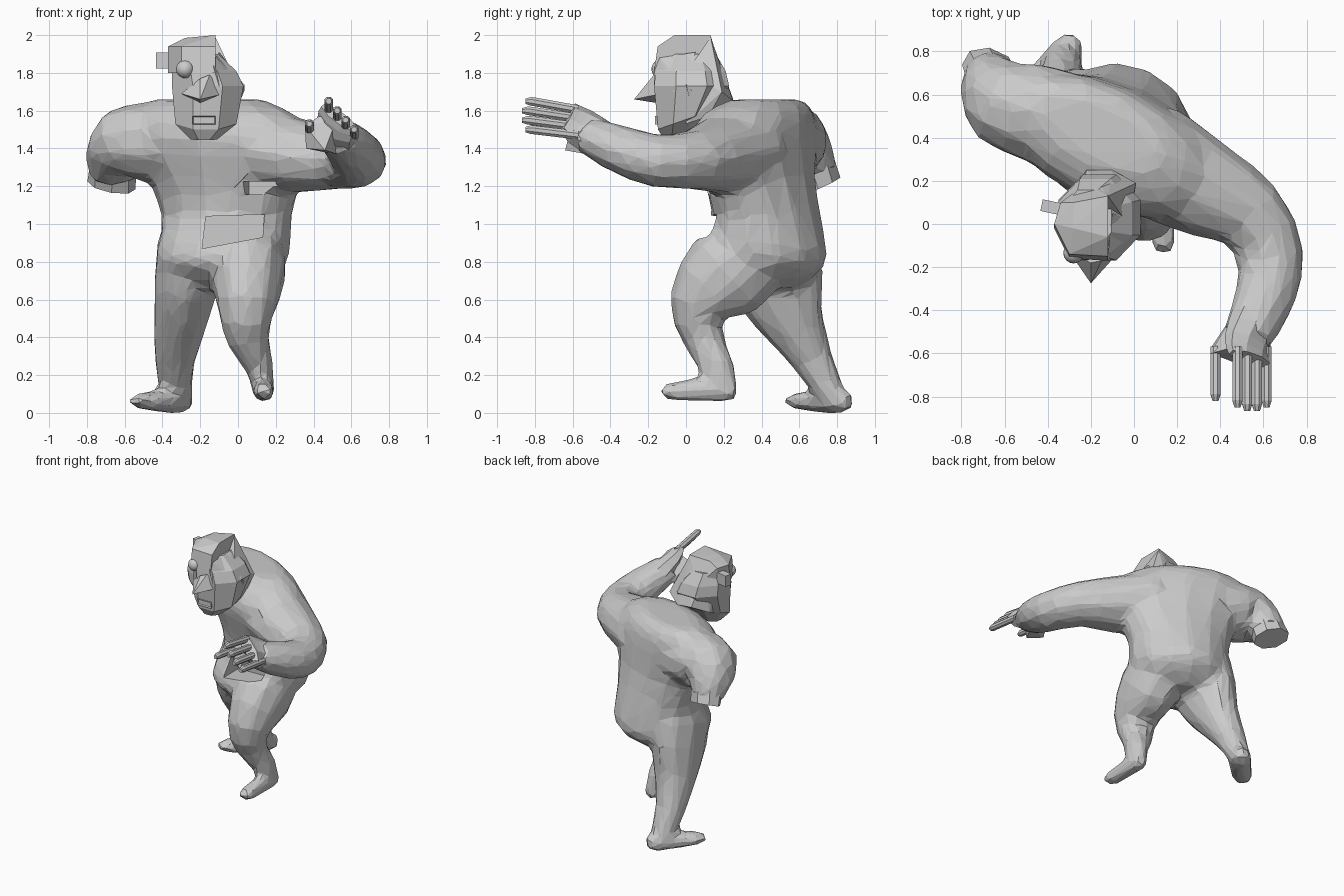
import bpy, bmesh, math
from mathutils import Vector, Matrix

if "Cube" in bpy.data.objects:
    bpy.data.objects.remove(bpy.data.objects["Cube"])

YAW = math.radians(-25)


def finish(name, bm):
    bmesh.ops.recalc_face_normals(bm, faces=bm.faces)
    me = bpy.data.meshes.new(name)
    bm.to_mesh(me)
    bm.free()
    ob = bpy.data.objects.new(name, me)
    bpy.context.collection.objects.link(ob)
    return ob


def skin(name, rings):
    """Bridge equal-length rings of points and cap both ends."""
    bm = bmesh.new()
    rows = [[bm.verts.new(p) for p in r] for r in rings]
    n = len(rows[0])
    for r, s in zip(rows, rows[1:]):
        for i in range(n):
            bm.faces.new((r[i], r[(i + 1) % n], s[(i + 1) % n], s[i]))
    bm.faces.new(rows[0])
    bm.faces.new(rows[-1][::-1])
    return finish(name, bm)


def smooth(secs):
    """Add one Catmull-Rom section between each pair."""
    out = []
    for i in range(len(secs) - 1):
        a, b = secs[i], secs[i + 1]
        p, q = secs[max(i - 1, 0)], secs[min(i + 2, len(secs) - 1)]
        out += [a, tuple((9 * (u + v) - w - x) / 16 for u, v, w, x in zip(a, b, p, q))]
    return out + [secs[-1]]


def tube(name, ref, secs, n=10, fine=True):
    """Sections are x, y, z, half size along ref, half size across."""
    secs = smooth(secs) if fine else secs
    pts = [Vector(s[:3]) for s in secs]
    rings = []
    for i, s in enumerate(secs):
        t = (pts[min(i + 1, len(pts) - 1)] - pts[max(i - 1, 0)]).normalized()
        u = Vector(ref)
        u = (u - t * u.dot(t)).normalized()
        v = t.cross(u)
        rings.append([pts[i] + u * s[3] * math.cos(a) + v * s[4] * math.sin(a)
                      for a in (math.tau * (k + .5) / n for k in range(n))])
    return skin(name, rings)


def loft(name, secs, n, yaw=0, fine=True):
    """Horizontal sections: z, x, y, half width, half depth, tilt along y."""
    rings = []
    for z, x, y, a, b, tilt in (smooth(secs) if fine else secs):
        ring = []
        for k in range(n):
            t = math.tau * (k + .5) / n
            p = Matrix.Rotation(yaw, 3, 'Z') @ Vector((a * math.cos(t), b * math.sin(t), 0))
            ring.append((x + p.x, y + p.y, z + tilt * p.y))
        rings.append(ring)
    return skin(name, rings)


def hull(name, pts):
    bm = bmesh.new()
    for p in pts:
        bm.verts.new(p)
    bmesh.ops.convex_hull(bm, input=bm.verts)
    return finish(name, bm)


def box(name, loc, size, yaw=0):
    bm = bmesh.new()
    bmesh.ops.create_cube(bm, size=1, matrix=Matrix.Translation(loc)
                          @ Matrix.Rotation(yaw, 4, 'Z') @ Matrix.Diagonal((*size, 1)))
    return finish(name, bm)


def cut(target, cutter):
    m = target.modifiers.new("cut", 'BOOLEAN')
    m.operation, m.object, m.solver = 'DIFFERENCE', cutter, 'EXACT'
    cutter.hide_render = True
    cutter.hide_set(True)


# twisted torso
body = [loft("body", [
    (.66, -.12, .40, .15, .18, 0), (.72, -.10, .405, .29, .27, 0),
    (.80, -.085, .40, .35, .345, 0), (.90, -.07, .405, .36, .33, 0),
    (1.05, -.06, .425, .365, .27, 0), (1.25, -.07, .385, .44, .265, 0),
    (1.45, -.10, .36, .55, .28, 0), (1.59, -.14, .39, .46, .24, 0),
    (1.66, -.16, .43, .31, .14, 0)], 14, YAW)]

# short arm stump
body.append(tube("arm_stump", (.42, .9, 0), [
    (-.2, .42, 1.42, .26, .21), (-.45, .515, 1.43, .235, .215), (-.6, .565, 1.43, .215, .195),
    (-.66, .65, 1.34, .155, .145), (-.66, .70, 1.25, .115, .13)]))
tube("stump_end", (.42, .9, 0), [(-.655, .655, 1.36, .12, .12), (-.67, .72, 1.205, .10, .135)],
     8, False)

# raised arm
body.append(tube("raised_arm", (0, 0, 1), [
    (.08, .30, 1.40, .21, .27), (.33, .16, 1.36, .2, .23), (.54, .04, 1.34, .16, .18),
    (.635, -.16, 1.335, .145, .16), (.60, -.36, 1.40, .13, .14),
    (.52, -.53, 1.475, .10, .12)]))

# bent front leg
body.append(tube("front_leg", (1, 0, 0), [
    (.05, .42, .89, .19, .2), (.055, .225, .745, .205, .255), (.045, .07, .565, .16, .17),
    (.05, .09, .40, .12, .11), (.115, .165, .24, .077, .096), (.135, .19, .11, .06, .087)]))
body.append(tube("front_foot", (1, 0, 0), [
    (.135, .27, .12, .045, .055), (.135, .2, .12, .06, .065), (.135, .05, .12, .06, .063),
    (.135, -.07, .115, .062, .053), (.135, -.135, .115, .05, .03)]))

# stretched back leg
body.append(tube("back_leg", (1, 0, 0), [
    (-.245, .43, .88, .19, .28), (-.275, .485, .68, .175, .255), (-.305, .565, .48, .145, .175),
    (-.335, .67, .28, .112, .112), (-.325, .79, .06, .082, .075)]))
body.append(tube("back_foot", (0, 0, 1), [
    (-.265, .865, .06, .045, .05), (-.31, .81, .062, .066, .078), (-.40, .70, .062, .062, .083),
    (-.50, .60, .063, .048, .078), (-.55, .54, .065, .03, .045)]))

# fuse the body parts into one faceted skin
bpy.ops.object.select_all(action='DESELECT')
for ob in body:
    ob.select_set(True)
bpy.context.view_layer.objects.active = body[0]
bpy.ops.object.join()
body = body[0]
m = body.modifiers.new("fuse", 'REMESH')
m.mode, m.voxel_size = 'VOXEL', .025
m = body.modifiers.new("blend", 'SMOOTH')
m.factor, m.iterations = .5, 8
body.modifiers.new("facets", 'DECIMATE').ratio = .07

# open pockets in the belly
belly = hull("belly_cutter", [(x, y, z) for y in (-.2, .22) for x, z in
             ((-.19, .87), (-.17, 1.04), (.14, 1.05), (.13, .93))])
for v in belly.data.vertices:
    v.co.y -= .3 * v.co.x
cut(body, belly)
cut(body, box("rib_cutter", (.09, .03, 1.19), (.17, .22, .07), YAW))

# hand with four fingers and a thumb
tube("palm", (.65, 0, -.75), [
    (.55, -.44, 1.44, .11, .10), (.525, -.56, 1.515, .13, .07), (.535, -.625, 1.565, .12, .04)], 8)
hull("thumb_base", [(.355, -.60, 1.52), (.41, -.61, 1.48), (.36, -.57, 1.40), (.43, -.58, 1.57),
                    (.46, -.42, 1.42), (.56, -.47, 1.36), (.52, -.60, 1.55), (.46, -.64, 1.39)])


def finger(name, x, z0, z1, y1):
    r = .025
    tube(name, (1, 0, 0), [(x, -.57, z0, r, r), (x, y1 + .03, z1, r, r),
                           (x, y1, z1, r * .6, r * .6)], 8, False)


for i in range(4):
    finger(f"finger_{i + 1}", .48 + .045 * i, 1.605 - .045 * i, 1.65 - .05 * i,
           -.85 - .02 * math.sin(math.pi * i / 3))
finger("thumb", .378, 1.50, 1.53, -.82)

# faceted head with a stepped skull cap
loft("head", [
    (1.45, -.18, -.05, .075, .07, .1), (1.55, -.17, -.01, .175, .15, .35),
    (1.73, -.16, .03, .205, .215, 0), (1.81, -.18, .025, .185, .20, 0),
    (1.90, -.215, .02, .12, .15, 0)], 8, 0, False)
rim = [(-.12, -.15), (-.3, -.14), (-.37, 0), (-.34, .1), (-.22, .21), (-.12, .21)]
hull("skull_cap", [(x, y - .02, 1.80) for x, y in rim] + [(x, y, 1.94) for x, y in rim if y < .15]
     + [(-.12, -.06, 2), (-.28, -.02, 1.985), (-.28, .1, 1.98), (-.12, .13, 2)])
hull("nape", [(-.25, .12, 1.9), (-.12, .13, 1.99), (-.1, .25, 1.65), (-.22, .25, 1.66),
              (.01, .19, 1.70), (-.02, .12, 1.57), (-.3, .14, 1.60), (-.03, 0, 1.80),
              (-.3, 0, 1.8), (-.02, 0, 1.53), (-.28, 0, 1.53)])

# nose, brow, eye, ears
hull("nose", [(-.2, -.275, 1.66), (-.3, -.13, 1.69), (-.07, -.13, 1.69), (-.2, -.18, 1.77),
              (-.15, -.17, 1.79), (-.2, -.15, 1.64)])
hull("brow", [(-.13, -.17, 1.83), (-.12, -.14, 1.88), (-.02, -.06, 1.79), (.03, 0, 1.74),
              (-.1, -.17, 1.73), (.02, -.06, 1.7), (-.1, .05, 1.91)])
bm = bmesh.new()
bmesh.ops.create_uvsphere(bm, u_segments=16, v_segments=10, radius=.048,
                          matrix=Matrix.Translation((-.28, -.135, 1.82)))
eye = finish("eye", bm)
eye.data.shade_smooth()
box("ear_block", (-.37, .075, 1.865), (.12, .055, .085), math.radians(-12))
hull("small_ear", [(.035, .0, 1.74), (.035, .03, 1.71), (.015, .02, 1.66), (-.02, .0, 1.67)])

# mouth: raised frame with a sunken front
bm = bmesh.new()
bmesh.ops.create_cube(bm, size=1, matrix=Matrix.Translation((-.18, -.135, 1.55))
                      @ Matrix.Diagonal((.12, .06, .045, 1)))
front = [f for f in bm.faces if f.calc_center_median().y < -.16]
bmesh.ops.inset_region(bm, faces=front, thickness=.008)
bmesh.ops.translate(bm, verts=front[0].verts, vec=(0, .01, 0))
finish("mouth", bm)
